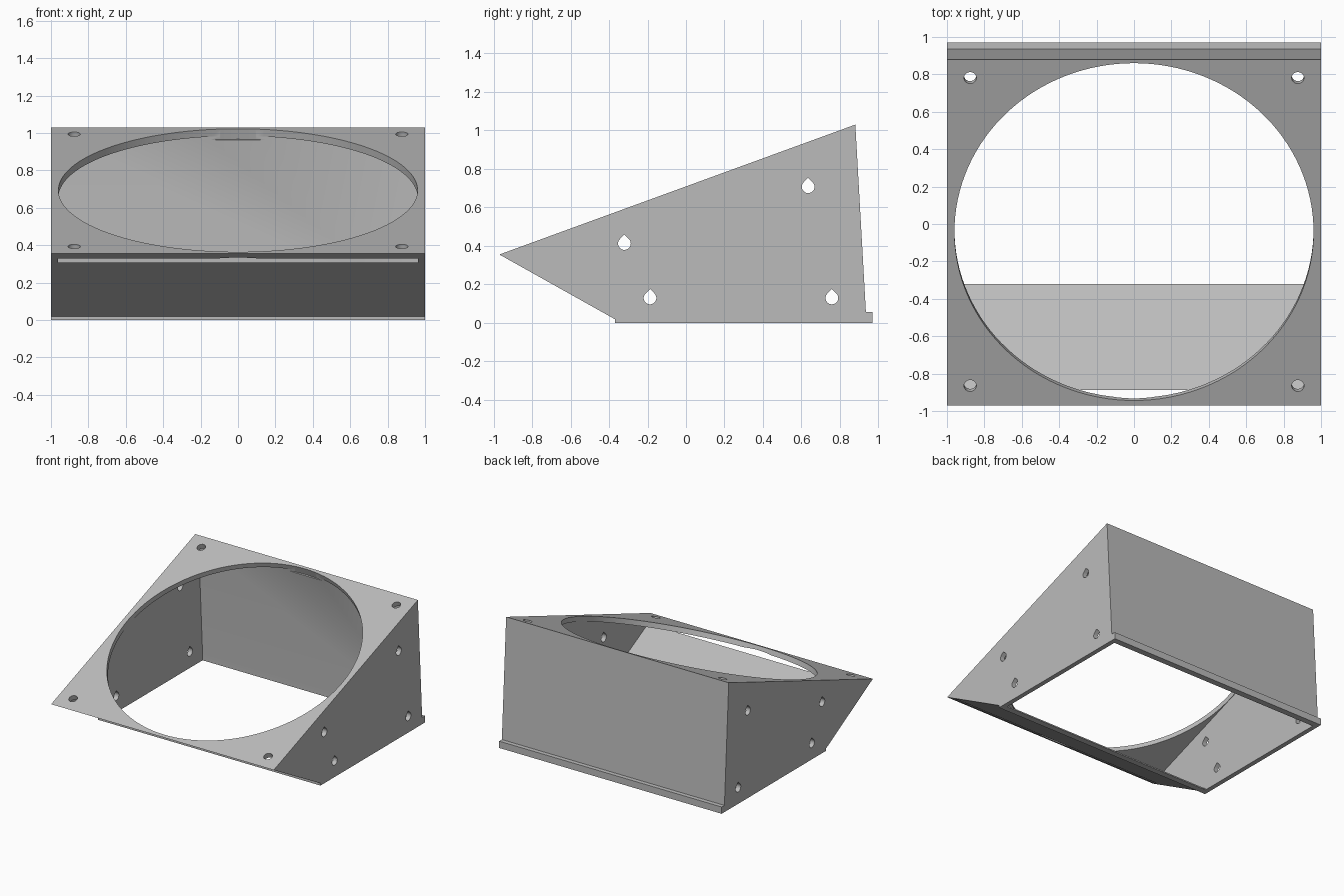
import bpy, bmesh, math
from mathutils import Matrix, Vector

if "Cube" in bpy.data.objects:
    bpy.data.objects.remove(bpy.data.objects["Cube"], do_unlink=True)

grey = bpy.data.materials.new("light grey")
grey.use_nodes = True
grey.diffuse_color = (0.5, 0.5, 0.5, 1)
grey.node_tree.nodes["Principled BSDF"].inputs["Base Color"].default_value = (0.5, 0.5, 0.5, 1)


def make_object(name, bm):
    bmesh.ops.recalc_face_normals(bm, faces=bm.faces)
    mesh = bpy.data.meshes.new(name)
    bm.to_mesh(mesh)
    bm.free()
    mesh.materials.append(grey)
    obj = bpy.data.objects.new(name, mesh)
    bpy.context.collection.objects.link(obj)
    return obj


def side_prism(name, profile, half_width):
    """Extrude a (y, z) profile across x."""
    bm = bmesh.new()
    face = bm.faces.new([bm.verts.new((-half_width, y, z)) for y, z in profile])
    ext = bmesh.ops.extrude_face_region(bm, geom=[face])
    verts = [v for v in ext["geom"] if isinstance(v, bmesh.types.BMVert)]
    bmesh.ops.translate(bm, verts=verts, vec=(2 * half_width, 0, 0))
    return make_object(name, bm)


def plate_drill(name, x, along, radius, depth, sides):
    """Cylinder square to the sloping plate, reaching to a set depth below it."""
    bm = bmesh.new()
    top = 0.2
    place = Matrix.Translation(plate_centre) @ tilt @ Matrix.Translation((x, along, (top - depth) / 2))
    bmesh.ops.create_cone(bm, cap_ends=True, segments=sides, radius1=radius,
                          radius2=radius, depth=top + depth, matrix=place)
    return make_object(name, bm)


def cut(target, cutter):
    mod = target.modifiers.new("cut", 'BOOLEAN')
    mod.operation = 'DIFFERENCE'
    mod.solver = 'EXACT'
    mod.object = cutter
    cutter.hide_render = True
    bpy.context.view_layer.objects.active = target
    bpy.ops.object.modifier_apply(modifier=mod.name)
    bpy.data.objects.remove(cutter, do_unlink=True)


# Sloping plate frame
slope = math.atan2(0.675, 1.85)
tilt = Matrix.Rotation(slope, 4, 'X')
plate_centre = Vector((0, -0.042, 0.694))

# Wedge-shaped housing with a back lip at the base
housing = side_prism("wedge_housing", [
    (-0.97, 0.355), (0.88, 1.03), (0.935, 0.055), (0.97, 0.055),
    (0.97, 0), (-0.37, 0), (-0.37, 0.019)], 1.0)

# Hollow interior, open below and breaking out as a narrow front slot
cut(housing, side_prism("cavity_cutter", [
    (-0.95, 0.3186), (0.869, 0.9826), (0.92, 0.055), (0.92, -0.1),
    (-0.32, -0.1), (-0.32, 0.01), (-0.905, 0.318)], 0.9625))

# Large round opening
cut(housing, plate_drill("opening_cutter", 0, 0, 0.96, 0.06, 128))

# Corner screw holes
for x in (-0.876, 0.876):
    for along in (-0.876, 0.876):
        cut(housing, plate_drill("screw_cutter", x, along, 0.033, 0.06, 32))

# Teardrop holes through both sides
for cy, cz in ((0.635, 0.707), (-0.32, 0.412), (-0.187, 0.129), (0.758, 0.129)):
    r = 0.033
    arc = [math.radians(135 + 270 * i / 24) for i in range(25)]
    drop = [(cy + r * math.cos(a), cz + r * math.sin(a)) for a in arc]
    drop.append((cy, cz + r * math.sqrt(2)))
    cut(housing, side_prism("teardrop_cutter", drop, 1.2))

# Smooth the round walls, keep the edges crisp
bpy.ops.object.select_all(action='DESELECT')
housing.select_set(True)
bpy.context.view_layer.objects.active = housing
bpy.ops.object.shade_smooth_by_angle(angle=math.radians(25))
